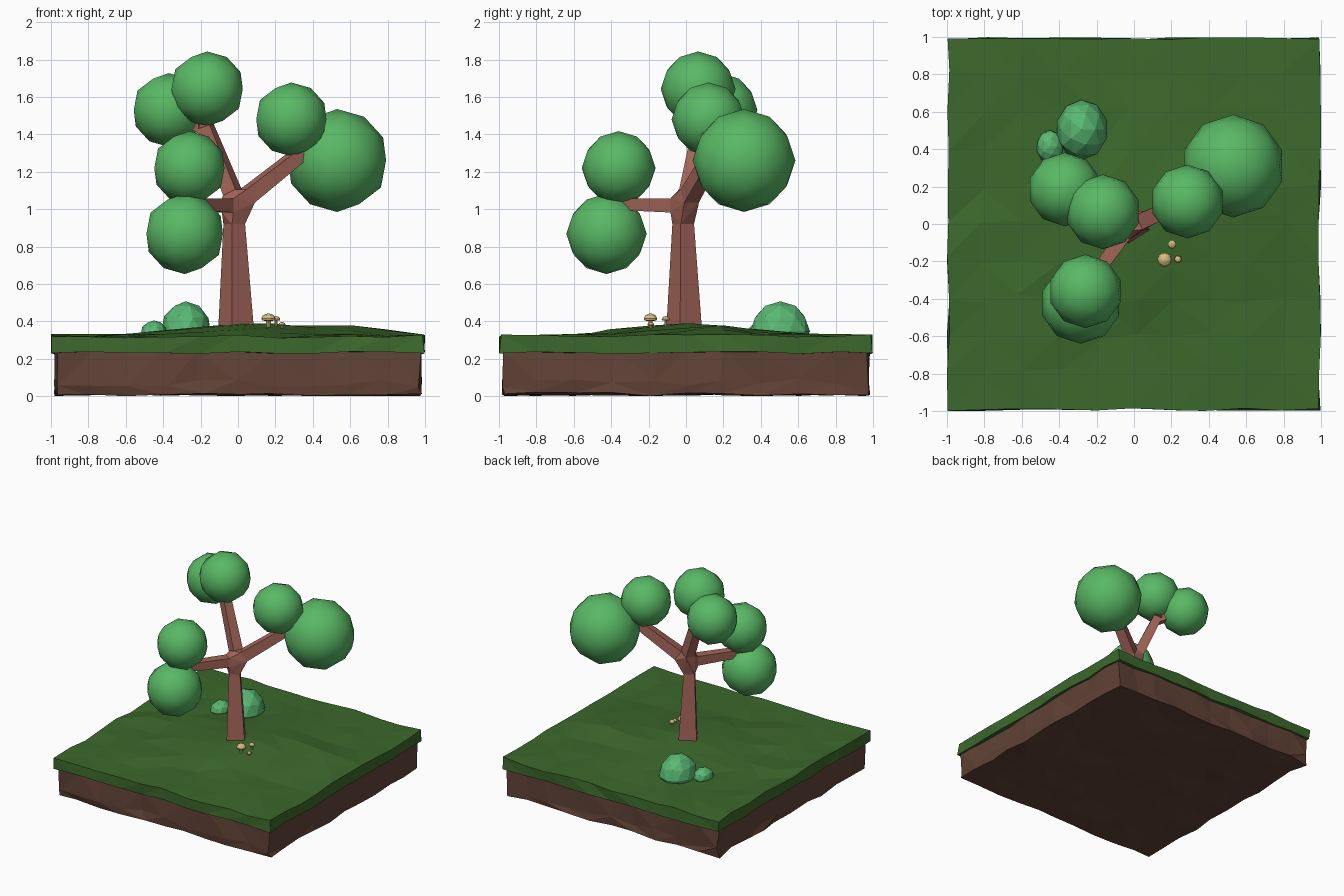
import bpy, bmesh, math, random
from mathutils import Vector

if "Cube" in bpy.data.objects:
    bpy.data.objects.remove(bpy.data.objects["Cube"])

random.seed(4)


def material(name, rgb):
    m = bpy.data.materials.new(name)
    m.diffuse_color = (*rgb, 1)
    m.use_nodes = True
    m.node_tree.nodes["Principled BSDF"].inputs["Base Color"].default_value = m.diffuse_color
    return m


GRASS = material("grass", (0.045, 0.14, 0.025))
SOIL = material("soil", (0.12, 0.055, 0.037))
BARK = material("bark", (0.37, 0.13, 0.10))
LEAF = material("leaf", (0.10, 0.48, 0.13))
BUSH = material("bush", (0.10, 0.48, 0.17))
FUNGUS = material("fungus", (0.70, 0.50, 0.22))


def finish(name, bm, mat, smooth=False):
    bmesh.ops.recalc_face_normals(bm, faces=bm.faces)
    for f in bm.faces:
        f.smooth = smooth
    me = bpy.data.meshes.new(name)
    bm.to_mesh(me)
    bm.free()
    me.materials.append(mat)
    ob = bpy.data.objects.new(name, me)
    bpy.context.collection.objects.link(ob)
    return ob


def jit(a):
    return random.uniform(-a, a)


def hill(x, y):
    bump = lambda cx, cy, h, r: h * math.exp(-((x - cx) ** 2 + (y - cy) ** 2) / r ** 2)
    return 0.322 + bump(0.05, 0, 0.068, 0.42) + bump(0.6, 0.1, 0.045, 0.25)


def block(name, half, z_cuts, mat, shape):
    """Box cut into a grid, reshaped per vertex, then triangulated."""
    bm = bmesh.new()
    bmesh.ops.create_cube(bm, size=2)
    cuts = [((c, 0, 0), (1, 0, 0)) for c in [k / 5 for k in range(-4, 5)]]
    cuts += [((0, c[0][0], 0), (0, 1, 0)) for c in cuts]
    cuts += [((0, 0, c), (0, 0, 1)) for c in z_cuts]
    for co, no in cuts:
        bmesh.ops.bisect_plane(bm, geom=bm.verts[:] + bm.edges[:] + bm.faces[:],
                               plane_co=co, plane_no=no)
    for v in bm.verts:
        v.co = shape(v.co.x, v.co.y, v.co.z, half)
    bmesh.ops.triangulate(bm, faces=bm.faces[:])
    return finish(name, bm, mat)


def edge_shift(t, half, a):
    if abs(t) > 0.99:
        return math.copysign(half - random.uniform(0, a), t)
    return t * half + jit(0.025)


# Ground: grass layer on a rough soil block
def grass_shape(x, y, z, half):
    px, py = edge_shift(x, half, 0.015), edge_shift(y, half, 0.015)
    if z < 0:
        return Vector((px, py, 0.232 + jit(0.006)))
    near = math.hypot(px, py) < 0.3
    return Vector((px, py, hill(px, py) + jit(0.004 if near else 0.011)))


def soil_shape(x, y, z, half):
    px, py = edge_shift(x, half, 0.025), edge_shift(y, half, 0.025)
    height = 0.24 if z > 0.9 else 0.07 + jit(0.03) if z > -0.9 else random.uniform(0, 0.022)
    return Vector((px, py, height))


block("grass_layer", 1.0, [], GRASS, grass_shape)
block("soil_block", 0.985, [-0.4], SOIL, soil_shape)


# Tree trunk and branches: tapered square tubes meeting in a hull-shaped hub
def ring(p, direction, r, turn=0.0):
    q = Vector(direction).to_track_quat('Z', 'Y')
    angles = [math.pi / 4 + turn + k * math.pi / 2 for k in range(4)]
    return [Vector(p) + q @ Vector((math.cos(a), math.sin(a), 0)) * r * 1.414 for a in angles]


def tube(name, path, turn=0.0):
    """path: list of (point, half width); returns the first and last ring."""
    pts = [Vector(p) for p, _ in path]
    rings = []
    for i, (p, r) in enumerate(path):
        d = pts[min(i + 1, len(pts) - 1)] - pts[max(i - 1, 0)]
        rings.append(ring(p, d, r, turn))
    bm = bmesh.new()
    vs = [[bm.verts.new(c) for c in rg] for rg in rings]
    for a, b in zip(vs, vs[1:]):
        for k in range(4):
            bm.faces.new((a[k], a[(k + 1) % 4], b[(k + 1) % 4], b[k]))
    bm.faces.new(vs[0])
    bm.faces.new(vs[-1])
    finish(name, bm, BARK)
    return rings[0], rings[-1]


trunk_rings = tube("trunk", [((-0.01, -0.01, 0.34), 0.07), ((-0.02, -0.015, 0.92), 0.042)], 0.1)
hub_points = list(trunk_rings[1])
branches = {
    "right_branch": [((0.05, 0.02, 1.07), 0.043), ((0.34, 0.15, 1.30), 0.036), ((0.46, 0.26, 1.29), 0.025)],
    "upper_branch": [((-0.03, 0.015, 1.09), 0.04), ((-0.17, 0.08, 1.44), 0.034), ((-0.17, 0.07, 1.6), 0.025)],
    "front_branch": [((-0.055, -0.06, 1.02), 0.038), ((-0.22, -0.29, 1.025), 0.034), ((-0.26, -0.37, 1.15), 0.025)],
}
for name, path in branches.items():
    hub_points += tube(name, path)[0]
tube("upper_twig", [((-0.165, 0.075, 1.42), 0.03), ((-0.32, 0.16, 1.50), 0.025)])
tube("front_twig", [((-0.21, -0.28, 1.03), 0.03), ((-0.27, -0.39, 0.94), 0.025)])
tube("right_twig", [((0.33, 0.145, 1.28), 0.03), ((0.29, 0.13, 1.42), 0.025)])
bm = bmesh.new()
for p in hub_points:
    bm.verts.new(p)
res = bmesh.ops.convex_hull(bm, input=bm.verts[:])
loose = [v for v in bm.verts if not v.link_faces]
bmesh.ops.delete(bm, geom=loose, context='VERTS')
finish("branch_hub", bm, BARK)

# Foliage balls
for i, (x, y, z, r) in enumerate([
        (0.53, 0.31, 1.26, 0.275), (0.285, 0.12, 1.48, 0.197), (-0.165, 0.065, 1.643, 0.2),
        (-0.37, 0.185, 1.53, 0.197), (-0.26, -0.36, 1.22, 0.197), (-0.285, -0.425, 0.868, 0.215)]):
    bm = bmesh.new()
    bmesh.ops.create_icosphere(bm, subdivisions=2, radius=r)
    bmesh.ops.translate(bm, vec=(x, y, z), verts=bm.verts)
    finish(f"foliage_{i + 1}", bm, LEAF, True)

# Faceted bushes, flattened where they sink into the grass
for i, (x, y, z, sx, sy, sz) in enumerate([
        (-0.28, 0.505, 0.345, 0.137, 0.157, 0.162), (-0.45, 0.415, 0.335, 0.072, 0.088, 0.07)]):
    bm = bmesh.new()
    bmesh.ops.create_icosphere(bm, subdivisions=2, radius=1)
    for v in bm.verts:
        k = 1 + jit(0.03)
        v.co = (x + v.co.x * sx * k, y + v.co.y * sy * k, max(0.31, z + v.co.z * sz))
    bmesh.ops.dissolve_degenerate(bm, dist=0.0005, edges=bm.edges[:])
    finish(f"bush_{i + 1}", bm, BUSH)

# Mushrooms: lathe profile of (radius, height), scaled
PROFILE = [(0.38, -2.2), (0.32, -0.3), (0.9, -0.25), (1.0, 0.05), (0.8, 0.45), (0.4, 0.68), (0.0, 0.75)]
for i, (x, y, top, r) in enumerate([
        (0.163, -0.19, 0.442, 0.038), (0.203, -0.108, 0.428, 0.023), (0.235, -0.188, 0.396, 0.019)]):
    bm = bmesh.new()
    vs = [bm.verts.new((a * r, 0, b * r)) for a, b in PROFILE]
    es = [bm.edges.new(p) for p in zip(vs, vs[1:])]
    bmesh.ops.spin(bm, geom=vs + es, cent=(0, 0, 0), axis=(0, 0, 1), angle=2 * math.pi, steps=10)
    bmesh.ops.remove_doubles(bm, verts=bm.verts[:], dist=0.0003)
    bmesh.ops.translate(bm, vec=(x, y, top - 0.75 * r), verts=bm.verts)
    finish(f"mushroom_{i + 1}", bm, FUNGUS)
